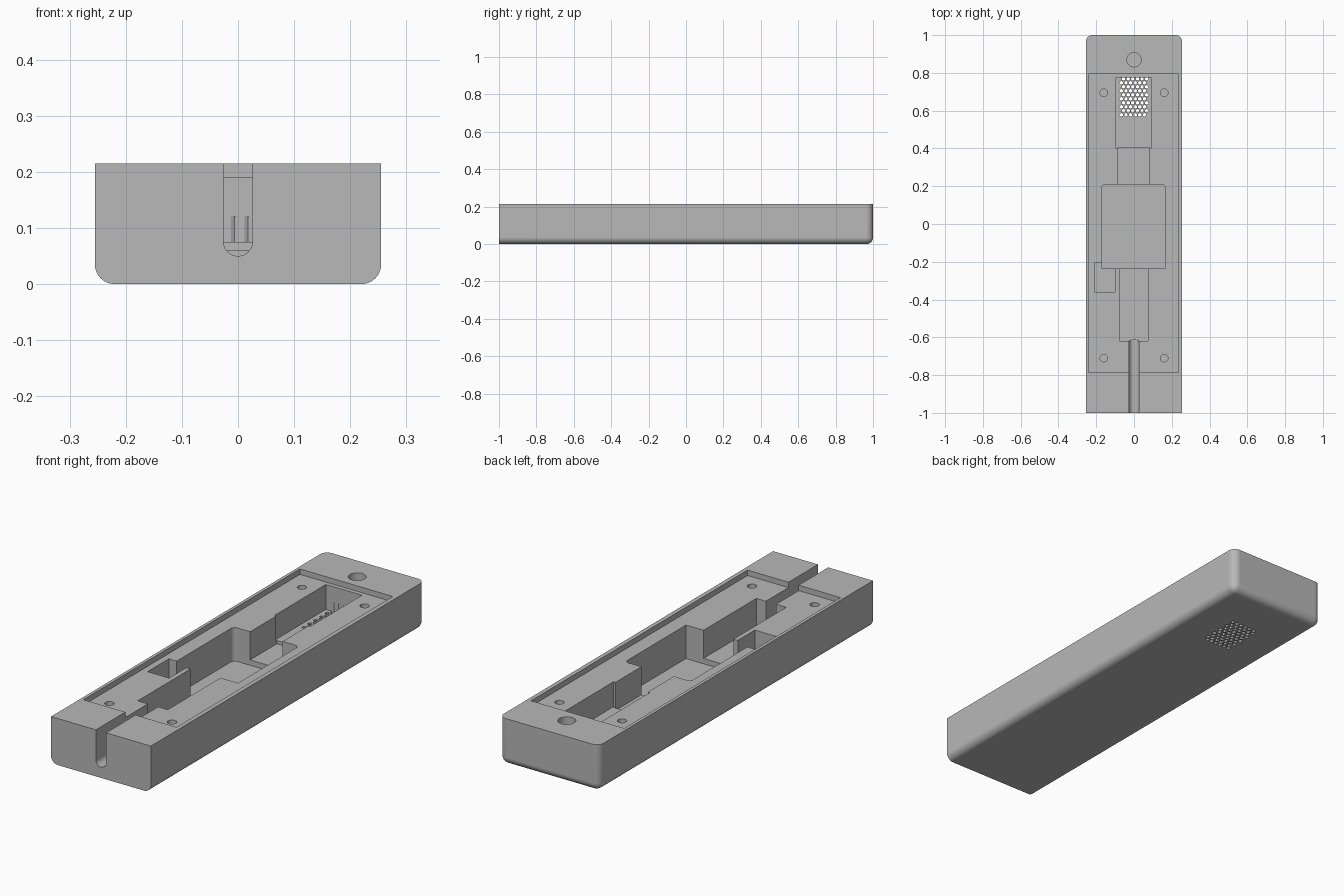
import bpy, bmesh, math
from mathutils import Matrix

old = bpy.data.objects.get("Cube")
if old:
    bpy.data.objects.remove(old, do_unlink=True)

HALF_W, HEIGHT, ROUND = 0.255, 0.215, 0.035
RECESS_Z = 0.19
OVER = 0.3          # cutters end above the top face

grey = bpy.data.materials.new("plain_grey")
grey.use_nodes = True
grey.diffuse_color = (0.48, 0.48, 0.48, 1)
grey.node_tree.nodes["Principled BSDF"].inputs["Base Color"].default_value = (0.48, 0.48, 0.48, 1)


def make_object(name, bm):
    bmesh.ops.recalc_face_normals(bm, faces=bm.faces[:])
    mesh = bpy.data.meshes.new(name)
    bm.to_mesh(mesh)
    bm.free()
    mesh.materials.append(grey)
    obj = bpy.data.objects.new(name, mesh)
    bpy.context.collection.objects.link(obj)
    return obj


def add_box(bm, x0, x1, y0, y1, z0, z1):
    size = Matrix.Diagonal((x1 - x0, y1 - y0, z1 - z0, 1))
    place = Matrix.Translation(((x0 + x1) / 2, (y0 + y1) / 2, (z0 + z1) / 2))
    return bmesh.ops.create_cube(bm, size=1, matrix=place @ size)["verts"]


def add_hole(bm, x, y, r, z0, z1, sides=32):
    bmesh.ops.create_cone(bm, cap_ends=True, segments=sides, radius1=r, radius2=r,
                          depth=z1 - z0, matrix=Matrix.Translation((x, y, (z0 + z1) / 2)))


def cut(name, bm):
    cutter = make_object(name, bm)
    cutter.hide_render = True
    mod = body.modifiers.new(name, 'BOOLEAN')
    mod.operation, mod.solver, mod.object = 'DIFFERENCE', 'EXACT', cutter
    bpy.ops.object.modifier_apply(modifier=name)
    bpy.data.objects.remove(cutter, do_unlink=True)


def cut_box(name, x0, x1, y0, y1, z0):
    bm = bmesh.new()
    add_box(bm, x0, x1, y0, y1, z0, OVER)
    cut(name, bm)


# Body: rounded underneath and at the back, square at the front
bm = bmesh.new()
add_box(bm, -HALF_W, HALF_W, -1, 1, 0, HEIGHT)
soft = []
for e in bm.edges:
    a, b = e.verts[0].co, e.verts[1].co
    bottom = a.z < 0.01 and b.z < 0.01
    front = a.y < 0 and b.y < 0
    upright_back = abs(a.z - b.z) > 0.1 and a.y > 0
    if (bottom and not front) or upright_back:
        soft.append(e)
bmesh.ops.bevel(bm, geom=soft, offset=ROUND, segments=10, profile=0.5, affect='EDGES')
body = make_object("housing_body", bm)
bpy.context.view_layer.objects.active = body
body.select_set(True)

# Shallow recess for the lid
cut_box("lid_recess", -0.24, 0.235, -0.785, 0.795, RECESS_Z)

# Main pocket with two rounded back corners
bm = bmesh.new()
add_box(bm, -0.17, 0.165, -0.235, 0.21, 0.035, OVER)
corners = [e for e in bm.edges if all(v.co.y > 0 for v in e.verts)
           and abs(e.verts[0].co.z - e.verts[1].co.z) > 0.1]
bmesh.ops.bevel(bm, geom=corners, offset=0.02, segments=8, profile=0.5, affect='EDGES')
cut("main_pocket", bm)

# Smaller connected pockets
cut_box("side_pocket", -0.21, -0.1, -0.36, -0.205, 0.1)
cut_box("cable_pocket", -0.078, 0.075, -0.62, -0.23, 0.06)
cut_box("neck_pocket", -0.085, 0.081, 0.2, 0.405, 0.06)
cut_box("speaker_pocket", -0.094, 0.091, 0.4, 0.775, 0.075)

# Round-bottomed cable slot through the front
bm = bmesh.new()
r, cz = 0.026, 0.076
profile = [(r * math.cos(a), cz + r * math.sin(a))
           for a in (math.pi + math.pi * i / 16 for i in range(17))]
profile += [(r, OVER), (-r, OVER)]
face = bm.faces.new([bm.verts.new((x, -1.1, z)) for x, z in profile])
ext = bmesh.ops.extrude_face_region(bm, geom=[face])["geom"]
bmesh.ops.translate(bm, vec=(0, 0.485, 0),
                    verts=[g for g in ext if isinstance(g, bmesh.types.BMVert)])
cut("cable_slot", bm)

# Screw holes and the larger blind hole at the back
bm = bmesh.new()
for x in (-0.16, 0.16):
    for y in (-0.71, 0.695):
        add_hole(bm, x, y, 0.02, 0.09, OVER)
add_hole(bm, 0, 0.87, 0.038, 0.1, OVER)
cut("round_holes", bm)

# Staggered grille of six-sided holes through the floor
bm = bmesh.new()
for row in range(10):
    shift = 0.006 if row % 2 else -0.006
    for col in range(6):
        add_hole(bm, (col - 2.5) * 0.0245 + shift, 0.578 + row * 0.0212,
                 0.0098, -0.05, 0.12, 6)
cut("grille_holes", bm)

# Smooth only the curved faces
bpy.ops.object.shade_smooth_by_angle(angle=math.radians(30))
for p in body.data.polygons:
    p.use_smooth = max(abs(c) for c in p.normal) < 0.999
    p.material_index = 0
